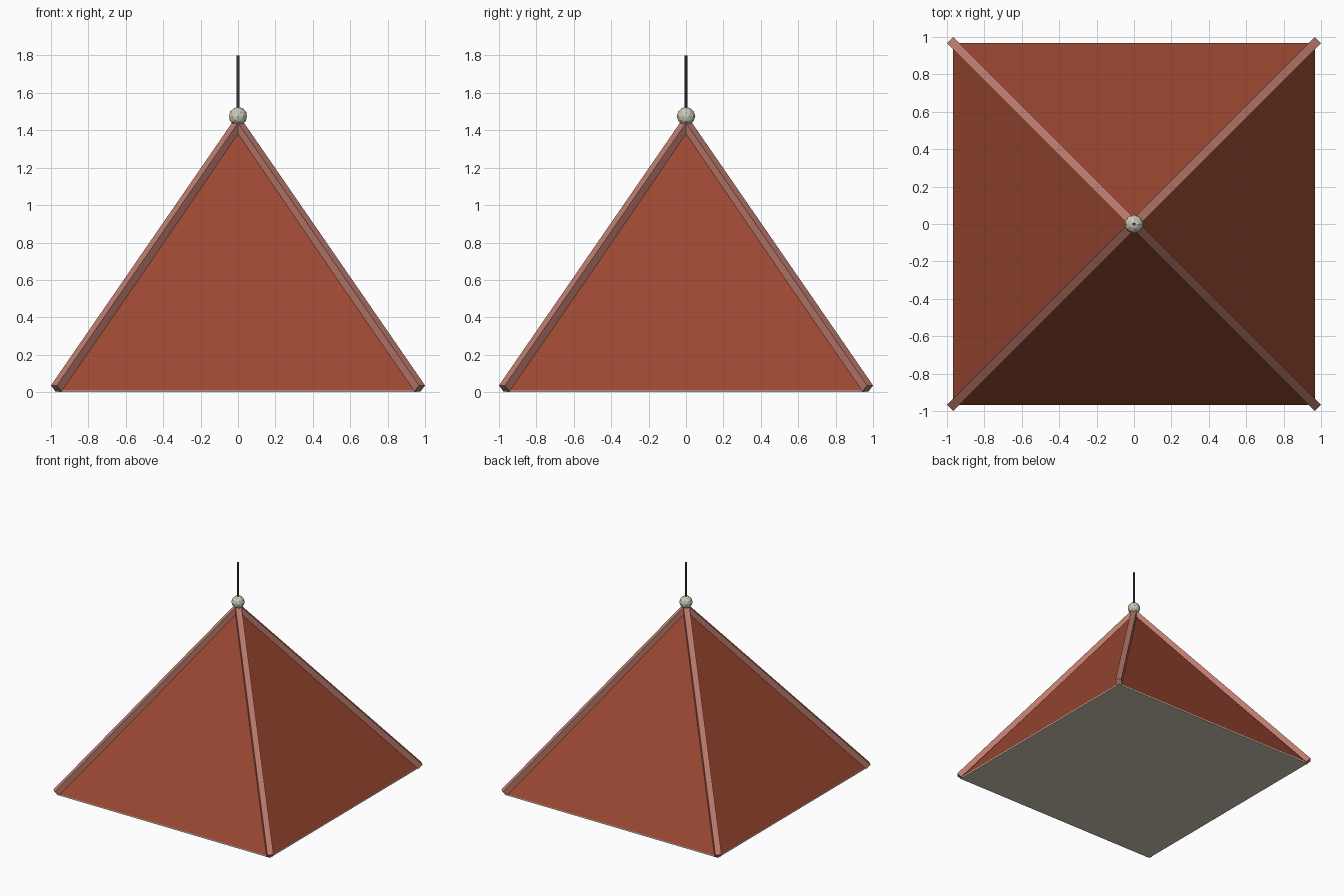
import bpy, math
from mathutils import Vector

if "Cube" in bpy.data.objects:
    bpy.data.objects.remove(bpy.data.objects["Cube"])


def material(name, rgb):
    m = bpy.data.materials.new(name)
    m.diffuse_color = (*rgb, 1)
    m.use_nodes = True
    m.node_tree.nodes["Principled BSDF"].inputs["Base Color"].default_value = m.diffuse_color
    return m


tile = material("terracotta red", (0.33, 0.065, 0.031))
ridge = material("pale ridge pink", (0.50, 0.195, 0.152))
stone = material("pale stone", (0.61, 0.58, 0.47))
iron = material("dark iron", (0.07, 0.07, 0.085))

HALF, BASE_Z, APEX_Z = 0.967, 0.01, 1.43


def finish(name, mat):
    ob = bpy.context.object
    ob.name = name
    ob.data.materials.append(mat)
    return ob


# Thin slab closing the underside
bpy.ops.mesh.primitive_cube_add(size=1, location=(0, 0, BASE_Z / 2))
finish("base_slab", stone).scale = (2 * HALF, 2 * HALF, BASE_Z)

# Four-sided roof
bpy.ops.mesh.primitive_cone_add(vertices=4, radius1=HALF * math.sqrt(2), radius2=0,
                                depth=APEX_Z - BASE_Z, end_fill_type='NGON',
                                location=(0, 0, (APEX_Z + BASE_Z) / 2),
                                rotation=(0, 0, math.pi / 4))
finish("pyramid_roof", tile)

# Square ridge beams along the four hips
apex = Vector((0, 0, APEX_Z))
for i, (sx, sy) in enumerate([(1, 1), (-1, 1), (-1, -1), (1, -1)]):
    foot = Vector((sx * 0.972, sy * 0.972, 0.02))
    d = apex - foot
    bpy.ops.mesh.primitive_cube_add(size=1, location=(apex + foot) / 2)
    beam = finish(f"ridge_beam_{i + 1}", ridge)
    beam.scale = (0.046, 0.046, d.length)
    beam.rotation_euler = d.to_track_quat('Z', 'Y').to_euler()

# Finial ball and spike
bpy.ops.mesh.primitive_ico_sphere_add(subdivisions=2, radius=0.05, location=(0, 0, 1.475))
finish("finial_ball", stone)
bpy.ops.mesh.primitive_cylinder_add(vertices=6, radius=0.008, depth=0.32, location=(0, 0, 1.64))
finish("finial_spike", iron)
